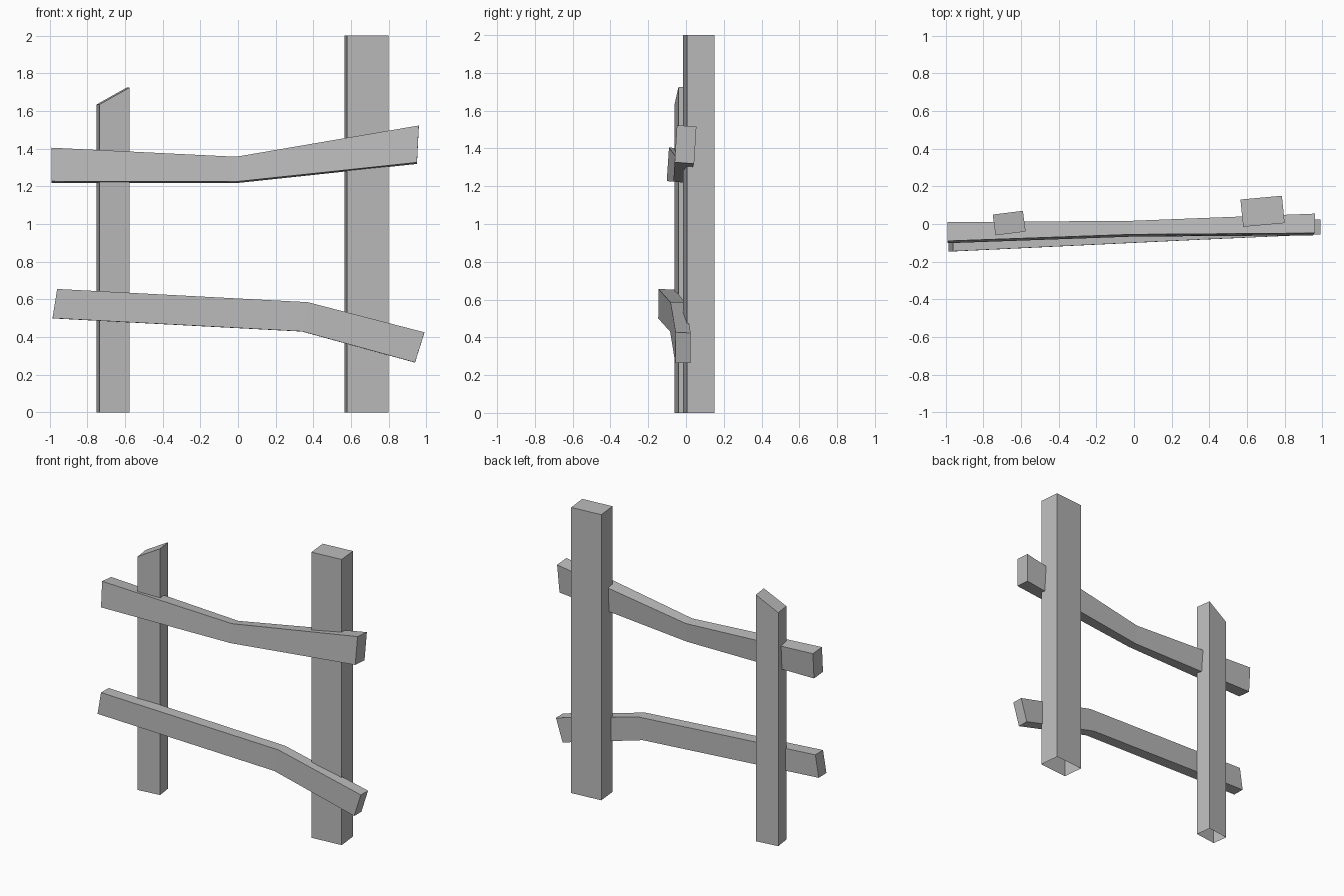
import bpy
import bmesh

cube = bpy.data.objects.get("Cube")
if cube:
    bpy.data.objects.remove(cube)

wood = bpy.data.materials.new("grey_wood")
wood.use_nodes = True
GREY = (0.5, 0.5, 0.5, 1)
wood.diffuse_color = GREY
wood.node_tree.nodes["Principled BSDF"].inputs["Base Color"].default_value = GREY


def loft(name, sections, cap_start=True):
    """Join four-cornered sections into one flat-faced beam."""
    bm = bmesh.new()
    rings = [[bm.verts.new(p) for p in s] for s in sections]
    for a, b in zip(rings, rings[1:]):
        for i in range(4):
            j = (i + 1) % 4
            bm.faces.new((a[i], a[j], b[j], b[i]))
    caps = [bm.faces.new(rings[-1])]
    if cap_start:
        caps.append(bm.faces.new(rings[0][::-1]))
    bmesh.ops.recalc_face_normals(bm, faces=bm.faces)
    mesh = bpy.data.meshes.new(name)
    bm.to_mesh(mesh)
    bm.free()
    mesh.materials.append(wood)
    obj = bpy.data.objects.new(name, mesh)
    bpy.context.collection.objects.link(obj)


def post(name, corners, left_top, right_top):
    """Upright with an open foot; corners run front-left, front-right, back-right, back-left."""
    tops = (left_top, right_top, right_top, left_top)
    loft(name, [[(x, y, 0) for x, y in corners],
                [(x, y, z) for (x, y), z in zip(corners, tops)]], cap_start=False)


def rail(name, stations, lean, drop):
    """Bent plank; each station is top x, top z, bottom x, bottom z, front y, back y."""
    loft(name, [[(tx, f, tz), (tx, b, tz - drop), (bx, b - lean, bz - drop), (bx, f - lean, bz)]
                for tx, tz, bx, bz, f, b in stations])


# Posts, each turned slightly about the vertical
post("short_post", [(-0.735, -0.06), (-0.575, -0.04), (-0.59, 0.07), (-0.75, 0.05)], 1.635, 1.725)
post("tall_post", [(0.58, -0.015), (0.80, 0.005), (0.785, 0.15), (0.565, 0.13)], 2, 2)

# Crooked rails across the front
rail("upper_rail", [(-0.99, 1.405, -0.99, 1.227, -0.09, 0.01),
                    (-0.01, 1.357, -0.01, 1.225, -0.055, 0.017),
                    (0.96, 1.523, 0.95, 1.327, -0.048, 0.055)], 0.012, 0.008)
rail("lower_rail", [(-0.96, 0.655, -0.985, 0.50, -0.145, -0.06),
                    (0.37, 0.585, 0.34, 0.43, -0.082, -0.005),
                    (0.99, 0.425, 0.94, 0.265, -0.055, 0.025)], 0.002, 0.001)
